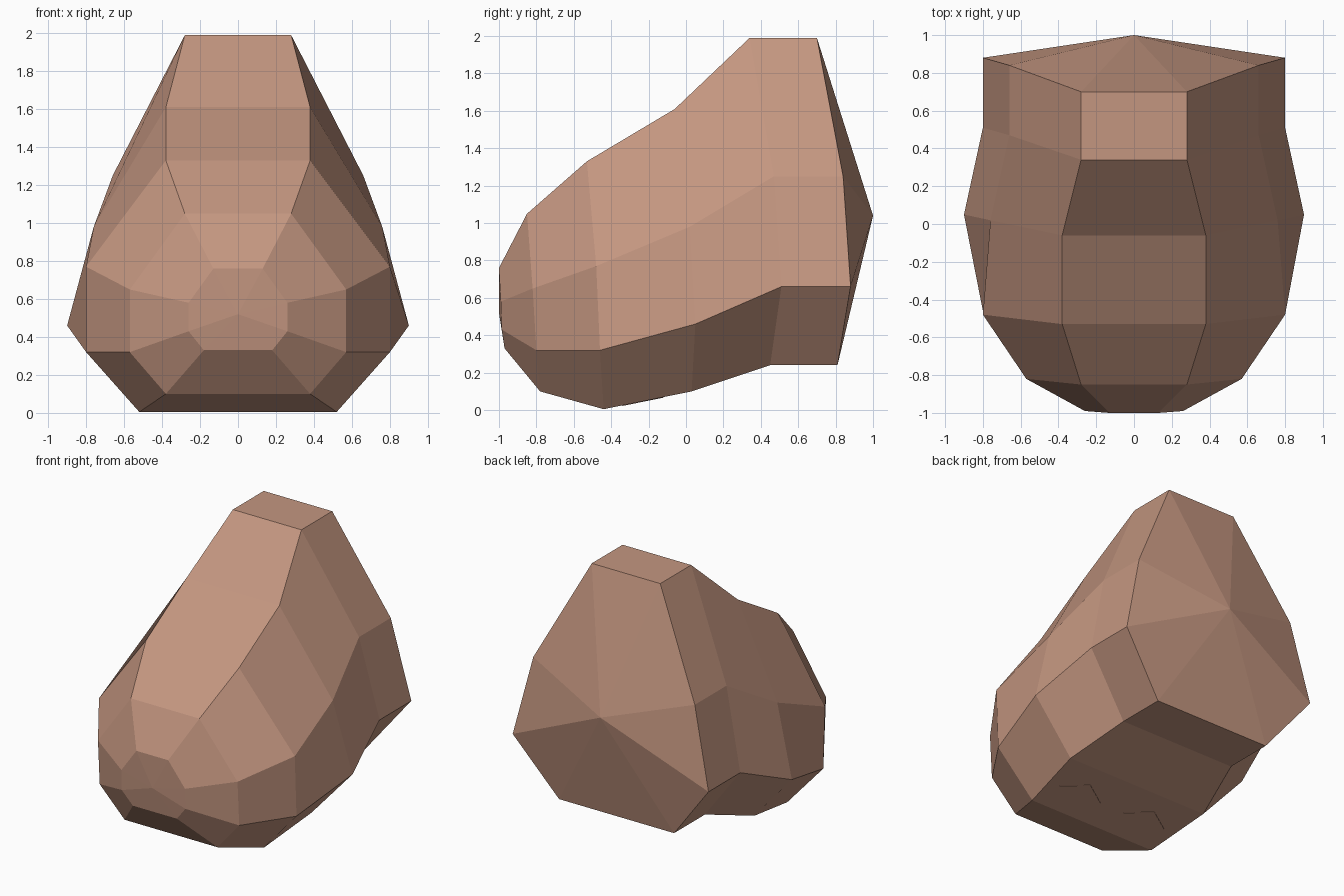
import bpy
import bmesh

cube = bpy.data.objects.get("Cube")
if cube:
    bpy.data.objects.remove(cube, do_unlink=True)

clay = bpy.data.materials.new("dusty_clay_brown")
clay.use_nodes = True
clay.diffuse_color = (0.55, 0.305, 0.216, 1)
clay.node_tree.nodes["Principled BSDF"].inputs["Base Color"].default_value = clay.diffuse_color


def make_object(name, bm):
    bmesh.ops.recalc_face_normals(bm, faces=bm.faces[:])
    mesh = bpy.data.meshes.new(name)
    bm.to_mesh(mesh)
    bm.free()
    mesh.materials.append(clay)
    obj = bpy.data.objects.new(name, mesh)
    bpy.context.collection.objects.link(obj)
    return obj


# Half cross-sections from nose to back: top, shoulder, hip, belly as (x, y, z)
SECTIONS = [
    [(.13, -1.0, .76), (.26, -.99, .58), (.26, -.985, .43), (.18, -.97, .33)],
    [(.28, -.85, 1.05), (.57, -.82, .65), (.57, -.80, .32), (.38, -.78, .10)],
    [(.38, -.53, 1.33), (.80, -.48, .77), (.80, -.46, .32), (.52, -.44, .005)],
    [(.38, -.06, 1.61), (.76, .02, .98), (.90, .05, .46), (.58, .03, .10)],
    [(.28, .34, 1.99), (.66, .47, 1.25), (.80, .51, .66), (.47, .45, .24)],
    [(.28, .70, 1.99), (.66, .84, 1.25), (.80, .88, .66), (.47, .81, .24)],
]
NOSE_TIP = (0, -1.0, .52)
BACK_TIP = (0, 1.0, 1.04)

# Faceted body: mirrored eight-sided rings, bridged and closed by fans
bm = bmesh.new()
rings = []
for half in SECTIONS:
    loop = half + [(-x, y, z) for x, y, z in reversed(half)]
    rings.append([bm.verts.new(p) for p in loop])
for a, b in zip(rings, rings[1:]):
    for i in range(8):
        j = (i + 1) % 8
        bm.faces.new((a[i], a[j], b[j], b[i]))
for ring, tip in ((rings[0], NOSE_TIP), (rings[-1], BACK_TIP)):
    center = bm.verts.new(tip)
    for i in range(8):
        bm.faces.new((ring[i], ring[(i + 1) % 8], center))
make_object("faceted_body", bm)

# Thin diamond pads lying along the sloping underside
for name, side in (("left_underside_pad", 1), ("right_underside_pad", -1)):
    bm = bmesh.new()
    layers = []
    for drop in (-.003, .003):
        layer = []
        for dx, dy in ((.18, 0), (0, .11), (-.18, 0), (0, -.11)):
            y = -.23 + dy
            z = .005 + (y + .44) * .095 / .47 - drop
            layer.append(bm.verts.new((side * (.28 + dx), y, z)))
        layers.append(layer)
        bm.faces.new(layer)
    for i in range(4):
        j = (i + 1) % 4
        bm.faces.new((layers[0][i], layers[0][j], layers[1][j], layers[1][i]))
    make_object(name, bm)
